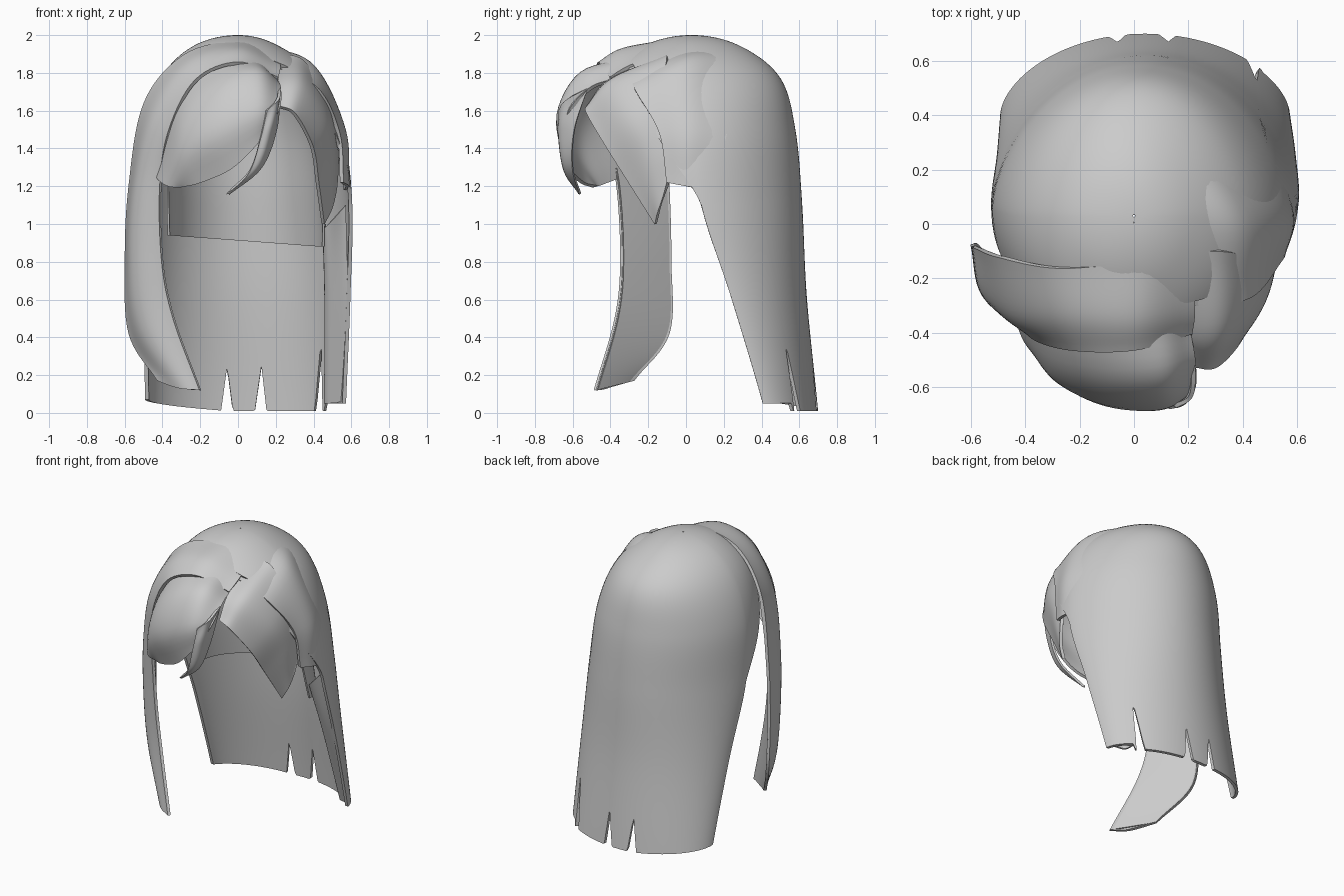
import bpy
import math
from mathutils import Vector

cube = bpy.data.objects.get("Cube")
if cube:
    bpy.data.objects.remove(cube, do_unlink=True)

hair_grey = bpy.data.materials.new("hair_grey")
hair_grey.use_nodes = True
shade = (0.6, 0.6, 0.6, 1)
hair_grey.diffuse_color = shade
hair_grey.node_tree.nodes["Principled BSDF"].inputs["Base Color"].default_value = shade


def spline(points, t):
    """Smooth curve through the points, with t running from zero to one."""
    last = len(points) - 1
    i = min(int(t * last), last - 1)
    f = t * last - i
    b, c = Vector(points[i]), Vector(points[i + 1])
    a = Vector(points[i - 1]) if i > 0 else b * 2 - c
    d = Vector(points[i + 2]) if i + 2 <= last else c * 2 - b
    return b + ((c - a) + ((a * 2 - b * 5 + c * 4 - d) + (b * 3 - a - c * 3 + d) * f) * f) * f / 2


def grid_object(name, surface, nu, nv, thickness):
    """Sample surface(u, v) into a grid, thicken it and smooth it."""
    verts = [surface(i / nu, j / nv) for j in range(nv + 1) for i in range(nu + 1)]
    w = nu + 1
    faces = [(j * w + i, j * w + i + 1, j * w + w + i + 1, j * w + w + i)
             for j in range(nv) for i in range(nu)]
    mesh = bpy.data.meshes.new(name)
    mesh.from_pydata(verts, [], faces)
    mesh.materials.append(hair_grey)
    obj = bpy.data.objects.new(name, mesh)
    bpy.context.collection.objects.link(obj)
    solid = obj.modifiers.new("thickness", "SOLIDIFY")
    solid.thickness = thickness
    solid.offset = 0
    bpy.ops.object.select_all(action="DESELECT")
    obj.select_set(True)
    bpy.context.view_layer.objects.active = obj
    bpy.ops.object.modifier_apply(modifier=solid.name)
    bpy.ops.object.shade_smooth_by_angle(angle=math.radians(40))


def lock(name, rows, thickness=0.02):
    """Lock of hair lofted through cross-sections running from root to tip."""
    def surface(u, v):
        return spline([spline(row, u) for row in rows], v)
    grid_object(name, surface, 16, 8 * (len(rows) - 1), thickness)


# Levels of the head and back hair, packed towards the crown:
# centre x, half width, centre y, depth, degrees wrapped round to the front
levels = [(0, .004, .03, .004, 90), (-.01, .22, .03, .25, 86), (.01, .41, .03, .46, 33),
          (.025, .52, .05, .52, 24), (.04, .555, .08, .525, 0),
          (.045, .54, .24, .39, 0), (.04, .52, .42, .27, 0)]
crown = 1.99


def shell_point(u, z, inset=1):
    """Point on the head at fraction u round from left to right."""
    cx, rx, cy, ry, wrap = spline(levels, math.sqrt((crown - z) / crown))
    wrap = max(wrap, 0)
    a = math.radians(u * (180 + 2 * wrap) - wrap)
    s = math.sin(a)
    if s > 0:
        s **= 1.2
    return Vector((cx + rx * inset * math.cos(a), cy + ry * inset * s, z))


def hem(angle):
    """Hem of the back hair, with narrow notches between the strands."""
    z = 0.01 + 0.06 * max(0, (angle - 100) / 80) + (0.04 if angle < 36 else 0)
    for centre, depth in ((101, .24), (81, .24), (41, .38)):
        z += max(0, depth * (1 - abs(angle - centre) / 3.5))
    return z


def back_surface(u, v):
    return shell_point(u, crown - (crown - hem(u * 180)) * v ** 2)


def inner_surface(u, v):
    return shell_point(u, 1.85 - v * (0.94 + 0.03 * math.cos(u * math.pi)), 0.74)


grid_object("back_hair", back_surface, 160, 56, 0.02)
grid_object("inner_hair", inner_surface, 40, 20, 0.012)

# Inner side of the strand along the left edge of the back hair
lock("left_back_strand_inner", [
    [(.57, .12, 1.1), (.46, .14, .98), (.46, .34, 1.0)],
    [(.58, .25, .6), (.47, .28, .6), (.47, .42, .6)],
    [(.55, .44, .06), (.47, .47, .05), (.46, .55, .05)]], 0.01)

# Long right lock sweeping from the parting to the chest: front, middle, back
long_rows = [
    [(.21, -.4, 1.77), (.22, -.3, 1.83), (.2, -.1, 1.91)],
    [(0, -.46, 1.85), (0, -.34, 1.92), (0, -.14, 1.96)],
    [(-.22, -.46, 1.76), (-.26, -.34, 1.84), (-.28, -.16, 1.89)],
    [(-.36, -.42, 1.5), (-.44, -.33, 1.58), (-.49, -.12, 1.64)],
    [(-.41, -.36, 1.2), (-.53, -.28, 1.2), (-.57, -.09, 1.2)],
    [(-.4, -.34, .8), (-.55, -.25, .8), (-.59, -.08, .8)],
    [(-.34, -.37, .5), (-.5, -.27, .45), (-.57, -.09, .42)],
    [(-.2, -.48, .12), (-.3, -.42, .13), (-.42, -.28, .17)]]
lock("long_right_lock", long_rows)
# Flat inner side that closes the hanging part of the lock
lock("long_right_lock_inner", [[row[0], row[-1]] for row in long_rows[3:]], 0.01)

# Rounded fringe over the forehead: upper edge to lower edge
lock("front_fringe", [
    [(.2, -.39, 1.76), (.22, -.5, 1.72), (.22, -.6, 1.62), (.17, -.64, 1.52)],
    [(.08, -.37, 1.86), (.1, -.56, 1.79), (.1, -.67, 1.6), (.08, -.65, 1.4)],
    [(-.12, -.36, 1.84), (-.1, -.57, 1.72), (-.1, -.66, 1.5), (-.04, -.62, 1.29)],
    [(-.32, -.35, 1.66), (-.29, -.52, 1.54), (-.27, -.58, 1.38), (-.2, -.55, 1.22)],
    [(-.43, -.34, 1.25), (-.4, -.42, 1.22), (-.36, -.47, 1.2), (-.3, -.49, 1.2)]])

# Thin curl hanging from the fringe
lock("fringe_curl", [
    [(.22, -.52, 1.72), (.21, -.63, 1.66), (.15, -.67, 1.6)],
    [(.2, -.59, 1.5), (.17, -.66, 1.5), (.12, -.67, 1.46)],
    [(.12, -.6, 1.3), (.1, -.64, 1.3), (.06, -.64, 1.28)],
    [(-.05, -.56, 1.16), (-.05, -.565, 1.165), (-.06, -.56, 1.16)]], 0.015)

# Left fringe ending in a point beside the cheek
lock("left_fringe", [
    [(.22, -.52, 1.62), (.21, -.4, 1.76), (.2, -.1, 1.89)],
    [(.3, -.52, 1.58), (.34, -.38, 1.74), (.34, -.1, 1.86)],
    [(.39, -.42, 1.41), (.46, -.3, 1.56), (.47, -.13, 1.66)],
    [(.42, -.3, 1.22), (.5, -.2, 1.36), (.52, -.06, 1.4)],
    [(.45, -.16, 1.0), (.49, -.14, 1.08), (.52, -.1, 1.2)]])

# Left side panel between the fringe and the back hair
lock("left_side_panel", [
    [(.21, -.3, 1.82), (.19, 0, 1.92), (.12, .2, 1.93)],
    [(.42, -.27, 1.71), (.4, 0, 1.83), (.27, .25, 1.83)],
    [(.53, -.14, 1.48), (.56, .02, 1.5), (.5, .22, 1.5)],
    [(.55, -.1, 1.22), (.58, 0, 1.2), (.57, .12, 1.18)]])
